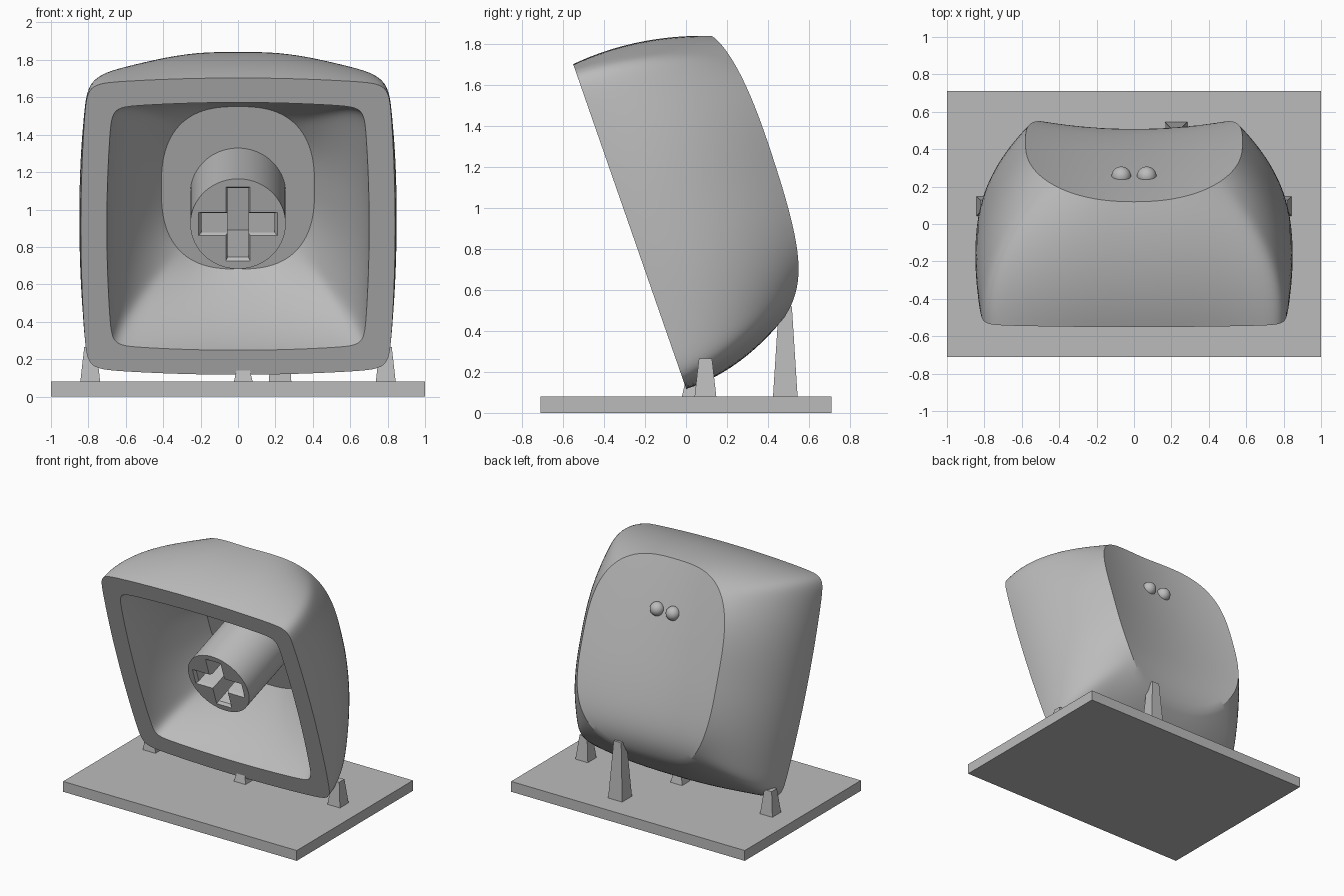
import bpy, bmesh
from math import sin, cos, pi, atan2
from mathutils import Vector

if "Cube" in bpy.data.objects:
    bpy.data.objects.remove(bpy.data.objects["Cube"])

grey = bpy.data.materials.new("light_grey")
grey.use_nodes = True
grey.diffuse_color = (0.5, 0.5, 0.5, 1)
grey.node_tree.nodes["Principled BSDF"].inputs["Base Color"].default_value = (0.5, 0.5, 0.5, 1)

TILT = atan2(0.55, 1.58)
SEGMENTS = 144


def place(u, v, w):
    """Cap space (across, up the opening, depth to the back) to world."""
    return Vector((u, -0.275 - sin(TILT) * v + cos(TILT) * w,
                   0.91 + cos(TILT) * v + sin(TILT) * w))


def finish(name, bm, smooth=True):
    bmesh.ops.recalc_face_normals(bm, faces=bm.faces)
    mesh = bpy.data.meshes.new(name)
    bm.to_mesh(mesh)
    bm.free()
    mesh.materials.append(grey)
    obj = bpy.data.objects.new(name, mesh)
    bpy.context.collection.objects.link(obj)
    if smooth:
        bpy.ops.object.select_all(action="DESELECT")
        obj.select_set(True)
        bpy.context.view_layer.objects.active = obj
        bpy.ops.object.shade_smooth_by_angle(angle=0.5)
    return obj


def loft(name, rings, smooth=True):
    """Bridge closed rings of world points and cap both ends."""
    bm = bmesh.new()
    loops = [[bm.verts.new(p) for p in ring] for ring in rings]
    for a, b in zip(loops, loops[1:]):
        for i in range(len(a)):
            j = (i + 1) % len(a)
            bm.faces.new((a[i], a[j], b[j], b[i]))
    bm.faces.new(loops[0])
    bm.faces.new(loops[-1])
    return finish(name, bm, smooth)


def outline(power):
    """Unit superellipse, sampled more densely at its corners."""
    points = []
    for i in range(SEGMENTS):
        phi = 2 * pi * i / SEGMENTS
        th = phi + 0.15 * sin(4 * phi)
        r = (abs(cos(th)) ** power + abs(sin(th)) ** power) ** (-1 / power)
        points.append((r * cos(th), r * sin(th)))
    return points


def dish(u, v):
    """Depth of the scooped back face."""
    drop = 0.03 * v * v if v > 0 else 0.09 * v * v + 1.13 * v ** 6
    return 0.695 - drop + (0.22 + 0.08 * v) * u * u


def wall(start, end, bulge_u, bulge_v, t):
    """One ring of a bulging wall between two outlines."""
    ring = []
    for (u0, v0, w0), (u1, v1, w1) in zip(start, end):
        swell = 4 * t * (1 - t)
        u, v = u0 + (u1 - u0) * t, v0 + (v1 - v0) * t
        ring.append(place(u + bulge_u * swell * u0, v + bulge_v * swell * v0, w0 + (w1 - w0) * t))
    return ring


# Cap shell: inner roof, inner wall, flat lip, outer wall, scooped back
base = [(0.84 * a * (1 - 0.04 * b * b), 0.84 * b * (1 - 0.04 * a * a), 0) for a, b in outline(20)]
lip = [(0.835 * u, 0.835 * v, 0) for u, v, w in base]
roof = [(0.41 * a, 0.03 + 0.46 * b, 0.54) for a, b in outline(2.6)]
rim = [(0.58 * a, 0.03 + 0.72 * b) for a, b in outline(3)]
rim = [(u, v, dish(u, v)) for u, v in rim]
STEPS = 20
rings = [wall(lip, roof, 0.08, 0.06, 1 - i / STEPS) for i in range(STEPS + 1)]
rings += [wall(base, rim, 0.11, 0.048, i / STEPS) for i in range(STEPS + 1)]
for i in range(1, STEPS):
    s = 1 - i / STEPS
    rings.append([place(u * s, 0.03 + (v - 0.03) * s, dish(u * s, 0.03 + (v - 0.03) * s))
                  for u, v, w in rim])
loft("cap_shell", rings)

# Stem with a cross-shaped socket
circle = [(0.255 * cos(2 * pi * i / 96), 0.255 * sin(2 * pi * i / 96)) for i in range(96)]
stem = loft("stem", [[place(u, v, w) for u, v in circle] for w in (0.04, 0.55)])


def cross(length, half, w):
    points = []
    u, v = 1, 0
    for _ in range(4):
        for along, side in ((length, -half), (length, half), (half, half)):
            points.append(place(along * u - side * v, along * v + side * u, w))
        u, v = -v, u
    return points


cutter = loft("socket_cutter", [cross(0.225, 0.08, 0.02), cross(0.21, 0.065, 0.04),
                                cross(0.195, 0.055, 0.06), cross(0.195, 0.055, 0.5)], False)
cut = stem.modifiers.new("socket", "BOOLEAN")
cut.operation, cut.solver, cut.object = "DIFFERENCE", "EXACT", cutter
bpy.context.view_layer.objects.active = stem
stem.select_set(True)
bpy.ops.object.modifier_apply(modifier="socket")
bpy.data.objects.remove(cutter)

# Two round bumps on the back
for side, label in ((1, "left"), (-1, "right")):
    bm = bmesh.new()
    bmesh.ops.create_uvsphere(bm, u_segments=32, v_segments=16, radius=0.052)
    bmesh.ops.translate(bm, verts=bm.verts, vec=place(side * 0.068, 0.375, dish(0.068, 0.375)))
    finish(label + "_bump", bm)


# Base plate and tapered support posts
def post(name, x, y, bottom, top, z0, z1):
    def square(hx, hy, z):
        return [Vector((x + i * hx, y + j * hy, z)) for i, j in ((-1, -1), (1, -1), (1, 1), (-1, 1))]
    loft(name, [square(*bottom, z0), square(*top, z1)], False)


post("base_plate", 0, 0, (1, 0.71), (1, 0.71), 0, 0.08)
for side, label in ((1, "left"), (-1, "right")):
    post(label + "_post", side * 0.79, 0.095, (0.053, 0.053), (0.032, 0.032), 0.08, 0.265)
post("back_post", 0.225, 0.485, (0.06, 0.06), (0.032, 0.032), 0.08, 0.52)
post("front_post", 0.028, 0.03, (0.05, 0.05), (0.035, 0.035), 0.08, 0.145)
